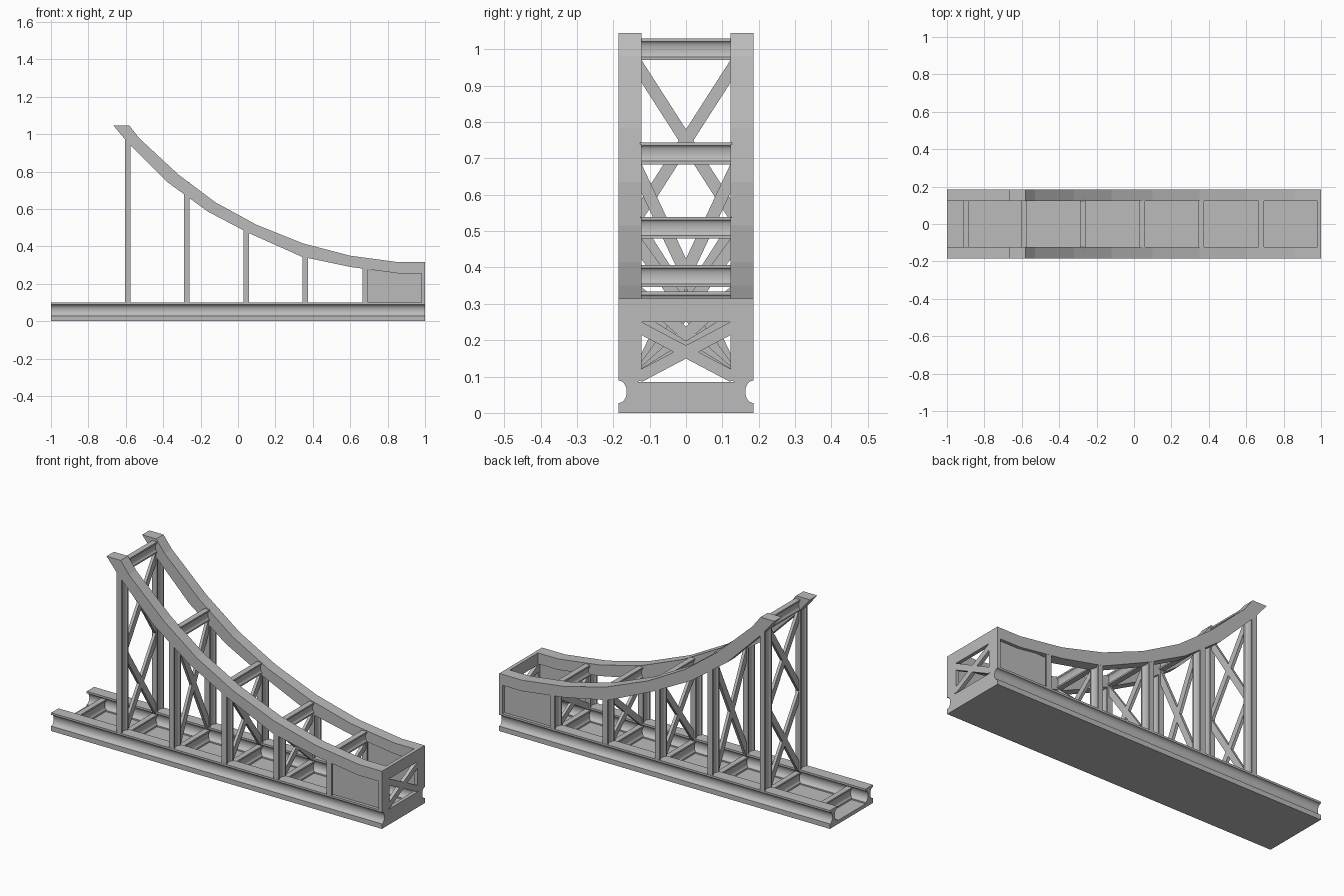
import bpy, bmesh, math
from mathutils import Vector

cube = bpy.data.objects.get("Cube")
if cube:
    bpy.data.objects.remove(cube)

steel = bpy.data.materials.new("steel grey")
steel.use_nodes = True
GREY = (0.5, 0.5, 0.5, 1)
steel.diffuse_color = GREY
steel.node_tree.nodes["Principled BSDF"].inputs["Base Color"].default_value = GREY

IN, OUT = 0.122, 0.185          # inner and outer y of the side members
MID, WIDE = (IN + OUT) / 2, OUT - IN
THICK = 0.03
POSTS = [-0.59, -0.273, 0.045, 0.36, 0.68]


def prism(name, loop, offset, smooth=False):
    """Extrude a closed loop of points by an offset vector."""
    bm = bmesh.new()
    face = bm.faces.new([bm.verts.new(p) for p in loop])
    grown = bmesh.ops.extrude_face_region(bm, geom=[face])["geom"]
    bmesh.ops.translate(bm, vec=Vector(offset),
                        verts=[v for v in grown if isinstance(v, bmesh.types.BMVert)])
    bmesh.ops.recalc_face_normals(bm, faces=bm.faces)
    mesh = bpy.data.meshes.new(name)
    bm.to_mesh(mesh)
    bm.free()
    mesh.materials.append(steel)
    obj = bpy.data.objects.new(name, mesh)
    bpy.context.collection.objects.link(obj)
    if smooth:
        bpy.ops.object.select_all(action="DESELECT")
        obj.select_set(True)
        bpy.context.view_layer.objects.active = obj
        bpy.ops.object.shade_smooth_by_angle(angle=math.radians(35))
    return obj


def box(name, x, y, z):
    loop = [(x[0], y[0], z[0]), (x[1], y[0], z[0]), (x[1], y[1], z[0]), (x[0], y[1], z[0])]
    return prism(name, loop, (0, 0, z[1] - z[0]))


def grooved(width, height, radius, depth, centre=0.0, steps=10):
    """Bar section with a round groove in each side, as (u, v) pairs."""
    w, h = width / 2, height / 2
    side = [(w, -h)]
    for i in range(steps + 1):
        a = math.pi * i / steps
        side.append((w - depth * math.sin(a), centre - radius * math.cos(a)))
    side.append((w, h))
    return side + [(-u, v) for u, v in reversed(side)]


def cross_beam(name, x, low, high):
    section = grooved(THICK, high - low, (high - low) * 0.36, 0.009)
    loop = [(x + u, -IN - 0.005, (low + high) / 2 + v) for u, v in section]
    prism(name, loop, (0, 2 * IN + 0.01, 0), True)


def brace_pair(name, x, low, high, depth):
    """Two crossing diagonals in the y-z plane, trimmed at the side members."""
    rise = high - low
    cut = THICK * math.hypot(2 * IN, rise) / (2 * IN)
    for s, label in ((1, "rising"), (-1, "falling")):
        loop = [(x, -s * IN, low), (x, -s * IN, low + cut),
                (x, s * IN, high), (x, s * IN, high - cut)]
        prism(name + "_" + label, loop, (depth, 0, 0))


# Curved top chord, upper and lower edges
upper = [(-0.58, 1.045), (-0.53, 0.98), (-0.32, 0.785), (-0.12, 0.635), (0.1, 0.515),
         (0.35, 0.415), (0.6, 0.35), (0.86, 0.315), (1, 0.315)]
lower = [(-0.665, 1.045), (-0.59, 0.955), (-0.38, 0.745), (-0.16, 0.585), (0.06, 0.47),
         (0.34, 0.345), (0.6, 0.29), (0.86, 0.255), (1, 0.255)]


def height_at(line, x):
    for (x0, z0), (x1, z1) in zip(line, line[1:]):
        if x <= x1:
            return z0 + (z1 - z0) * (x - x0) / (x1 - x0)
    return line[-1][1]


# Floor and deck
box("floor_plate", (-1, 1), (-MID, MID), (0, 0.02))
for i, x in enumerate([-0.9] + POSTS):
    cross_beam(f"deck_beam_{i}", x, 0.02, 0.085)

# Mirrored side members
for s, side in ((1, "left"), (-1, "right")):
    rail = grooved(WIDE, 0.1, 0.031, 0.022, 0.008)
    prism(side + "_base_rail", [(-1, s * MID + u, 0.05 + v) for u, v in rail], (2, 0, 0), True)
    prism(side + "_curved_chord", [(x, s * IN, z) for x, z in upper + lower[::-1]],
          (0, s * WIDE, 0))
    post = grooved(THICK, WIDE - 0.002, 0.022, 0.009)
    for i, x in enumerate(POSTS):
        top = height_at(lower, x) + 0.02
        prism(f"{side}_post_{i}", [(x + u, s * MID + v, 0.095) for u, v in post],
              (0, 0, top - 0.095), True)
    box(side + "_end_panel", (0.68, 0.99), sorted((s * 0.14, s * 0.168)), (0.09, 0.27))
    box(side + "_end_upright", (0.98, 1), sorted((s * IN, s * OUT)), (0.09, 0.3))

# Cross beams and bracing between each pair of posts
for i, x in enumerate(POSTS):
    top = min(1.03, height_at(upper, x) - 0.006)
    foot = top - 0.06
    cross_beam(f"top_beam_{i}", x, foot, top)
    tiers = 2 if i == 0 else 1
    step = (foot - 0.085) / tiers
    for t in range(tiers):
        brace_pair(f"brace_{i}_{t}", x - 0.008, 0.085 + t * step, 0.085 + (t + 1) * step, 0.016)

# Closed end wall with a braced opening
box("end_sill", (0.98, 1), (-MID, MID), (0, 0.085))
box("end_header", (0.98, 1), (-IN, IN), (0.25, 0.315))
brace_pair("end_brace", 0.98, 0.085, 0.25, 0.02)
